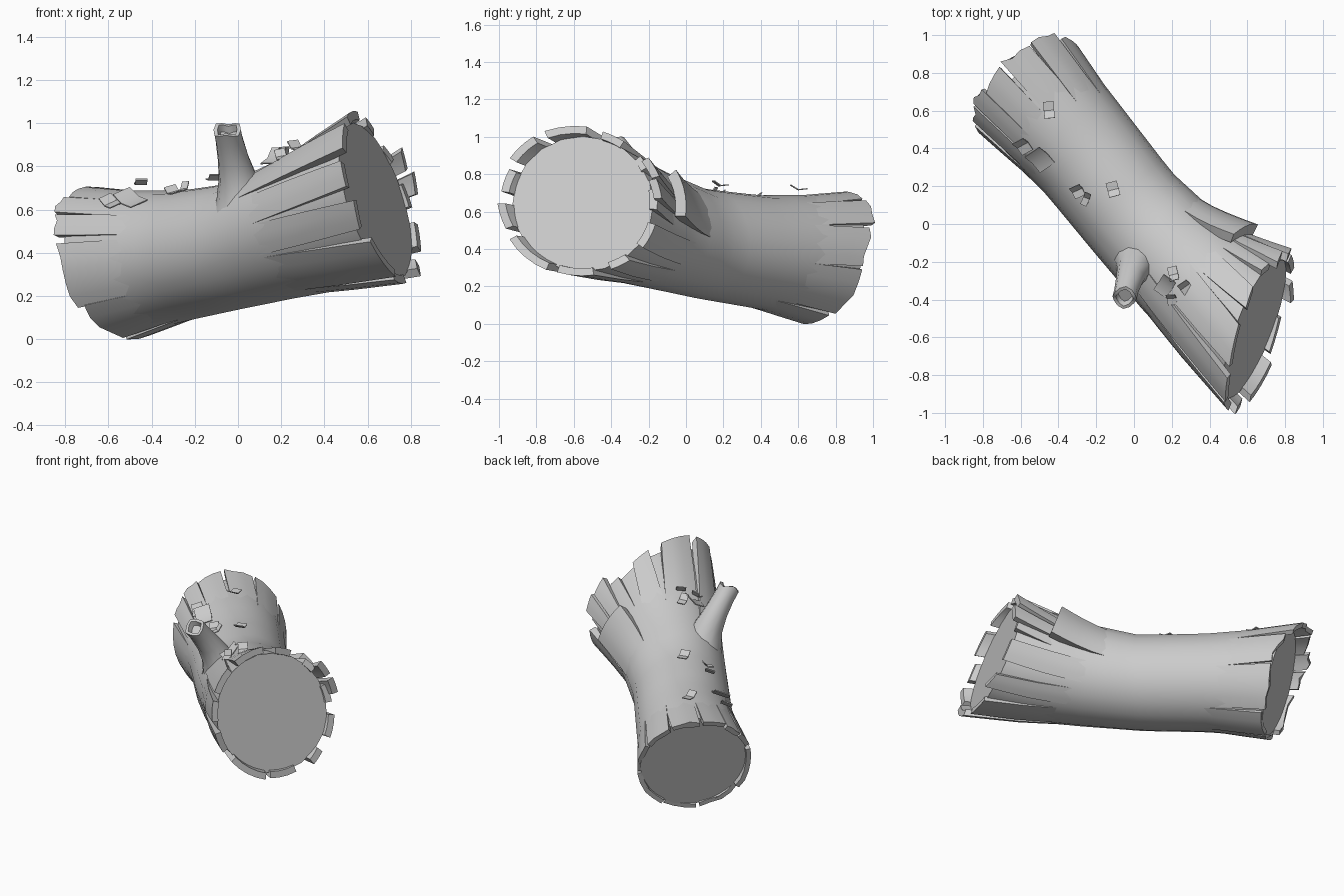
import bpy, bmesh, math, random
from mathutils import Vector, Matrix

if "Cube" in bpy.data.objects:
    bpy.data.objects.remove(bpy.data.objects["Cube"])

random.seed(4)
bark = bpy.data.materials.new("grey_bark")
bark.diffuse_color = (0.6, 0.6, 0.6, 1)
bark.use_nodes = True
bark.node_tree.nodes["Principled BSDF"].inputs["Base Color"].default_value = bark.diffuse_color

D = Vector((0.7071, -0.7071, 0))   # along the log
E = Vector((0.7071, 0.7071, 0))    # across the log
Z = Vector((0, 0, 1))

# along, sideways offset, height, radius, shear across, shear up, sideways lean
STATIONS = [(-0.90, 0.11, 0.355, 0.333, 0.0, -0.30, 0.0),
            (-0.72, 0.10, 0.367, 0.322, 0.0, -0.20, 0.0),
            (-0.45, 0.085, 0.385, 0.302, 0.0, -0.05, 0.0),
            (-0.05, 0.04, 0.43, 0.295, 0.0, 0.0, 0.0),
            (0.30, 0.03, 0.508, 0.318, -0.15, -0.08, -0.06),
            (0.60, 0.04, 0.58, 0.345, -0.34, -0.16, -0.13),
            (0.84, 0.06, 0.64, 0.362, -0.47, -0.20, -0.20)]


def station(s):
    """Interpolated log section, extrapolated past the ends."""
    i = 0
    while i < len(STATIONS) - 2 and s > STATIONS[i + 1][0]:
        i += 1
    a, b = STATIONS[i], STATIONS[i + 1]
    f = (s - a[0]) / (b[0] - a[0])
    return [p + (q - p) * f for p, q in zip(a, b)]


def on_log(s, deg, lift=0.0):
    s, t, z, r, kt, kz, lean = station(s)
    a = math.radians(deg)
    u, v = (r + lift) * math.cos(a), (r + lift) * math.sin(a)
    return D * (s + kt * u + kz * v) + E * (t + u + lean * v) + Z * (z + v)


def finish(name, bm, angle=35):
    bmesh.ops.recalc_face_normals(bm, faces=bm.faces)
    me = bpy.data.meshes.new(name)
    bm.to_mesh(me)
    bm.free()
    ob = bpy.data.objects.new(name, me)
    bpy.context.collection.objects.link(ob)
    me.materials.append(bark)
    bpy.ops.object.select_all(action='DESELECT')
    ob.select_set(True)
    bpy.context.view_layer.objects.active = ob
    bpy.ops.object.shade_smooth_by_angle(angle=math.radians(angle))
    return ob


def loft(bm, rings, caps=True):
    vs = [[bm.verts.new(p) for p in ring] for ring in rings]
    n = len(vs[0])
    for a, b in zip(vs, vs[1:]):
        for i in range(n):
            j = (i + 1) % n
            bm.faces.new((a[i], a[j], b[j], b[i]))
    if caps:
        bm.faces.new(vs[0])
        bm.faces.new(vs[-1])


# trunk with flat sawn ends
bm = bmesh.new()
loft(bm, [[on_log(-0.90 + 1.74 * i / 16, 360 * k / 20) for k in range(20)] for i in range(17)])
finish("trunk", bm)


def strip(bm, a0, a1, root, tip, lift, narrow0=3, narrow1=3, slant=0.0, thick=0.04, jag=0.0):
    """Slab of bark that grows out of the trunk and splits away at the tip."""
    rings = []
    n = max(3, round((a1 - a0) / 11))
    ragged = [random.uniform(-jag, jag) for k in range(n + 1)]
    for i in range(5):
        f = i / 4
        b0, b1 = a0 + narrow0 * f, a1 - narrow1 * f
        outer, inner = [], []
        for k in range(n + 1):
            g = k / n
            s = root + (tip + slant * (g - 0.5) + ragged[k] - root) * f
            top = -0.006 + (lift + 0.006) * f
            ang = b0 + (b1 - b0) * g
            outer.append(on_log(s, ang, top))
            inner.append(on_log(s, ang, top - thick))
        rings.append(outer + inner[::-1])
    loft(bm, rings)


# split bark around the front end: start, end, root, tip, lift
FRONT = [(-8, 14, 0.55, 0.86, 0.03), (24, 46, 0.50, 0.85, 0.03),
         (54, 78, 0.44, 0.86, 0.035), (80, 118, 0.38, 0.88, 0.045),
         (118, 148, 0.16, 0.89, 0.045), (150, 177, 0.26, 0.87, 0.035),
         (177, 204, 0.30, 0.88, 0.035), (206, 250, 0.32, 0.89, 0.03),
         (250, 284, 0.40, 0.86, 0.025), (290, 312, 0.34, 0.88, 0.035),
         (320, 346, 0.28, 0.87, 0.04)]
bm = bmesh.new()
for a0, a1, root, tip, lift in FRONT:
    strip(bm, a0, a1, root, tip, lift, random.uniform(2, 6), random.uniform(2, 6),
          random.uniform(-0.03, 0.03))
finish("front_bark", bm)

# split bark around the back end
BACK = [(-10, 30, -0.55, -0.91, 0.016), (30, 62, -0.60, -0.95, 0.022),
        (60, 92, -0.66, -0.96, 0.02), (94, 120, -0.66, -0.95, 0.018),
        (120, 140, -0.64, -0.97, 0.02), (140, 160, -0.50, -0.95, 0.02),
        (164, 216, -0.50, -0.93, 0.018), (214, 262, -0.50, -0.91, 0.018),
        (262, 300, -0.42, -0.91, 0.022), (302, 350, -0.50, -0.92, 0.02)]
bm = bmesh.new()
for a0, a1, root, tip, lift in BACK:
    strip(bm, a0, a1, root, tip, lift, random.uniform(0, 3), random.uniform(0, 3),
          random.uniform(-0.04, 0.04), 0.03, 0.015)
finish("back_bark", bm)

# large lifted flap of bark and two splinters on the far side of the front end
bm = bmesh.new()
strip(bm, -4, 46, 0.16, 0.58, 0.075, 3, 8, -0.06, 0.06)
strip(bm, 2, 15, 0.48, 0.92, 0.07, 0, 0, 0.03, 0.04)
strip(bm, 18, 31, 0.48, 0.91, 0.075, 0, 0, 0.03, 0.04)
finish("bark_flap", bm)

# hollow branch stub with a flared foot
bm = bmesh.new()
PATH = [((0.03, -0.19, 0.55), 0.16), ((0.02, -0.21, 0.65), 0.12),
        ((0.0, -0.24, 0.745), 0.09), ((-0.02, -0.285, 0.83), 0.074),
        ((-0.04, -0.35, 0.92), 0.064), ((-0.05, -0.39, 0.97), 0.064),
        ((-0.05, -0.39, 0.97), 0.046), ((-0.045, -0.37, 0.94), 0.040)]
turn = Vector((-0.07, -0.55, 0.83)).to_track_quat('Z', 'Y')
rings = []
for c, r in PATH:
    rings.append([Vector(c) + turn @ Vector((r * math.cos(a), r * math.sin(a), 0.012 * math.sin(3 * a) * (r < 0.07)))
                  for a in (2 * math.pi * k / 12 for k in range(12))])
loft(bm, rings)
finish("branch_stub", bm, 45)

# loose bark chips: x, y, width, length, turn, tilt
CHIPS = [(-0.45, 0.60, 0.055, 0.09, 50, 12), (-0.59, 0.42, 0.07, 0.09, 75, 25),
         (-0.50, 0.35, 0.10, 0.13, 80, 25), (-0.30, 0.18, 0.06, 0.07, 70, 20),
         (-0.25, 0.14, 0.035, 0.08, 20, 20), (-0.11, 0.18, 0.06, 0.08, 60, -15),
         (0.21, -0.27, 0.05, 0.08, 60, -30), (0.17, -0.32, 0.08, 0.12, 10, 25),
         (0.27, -0.33, 0.06, 0.08, 80, 30), (0.20, -0.39, 0.05, 0.07, 50, 30)]
bm = bmesh.new()
for x, y, w, l, rot, tilt in CHIPS:
    s, t = (x - y) * 0.7071, (x + y) * 0.7071
    _, tc, zc, r, _, _, _ = station(s)
    z = zc + math.sqrt(max(r * r - (t - tc) ** 2, 0.01)) + 0.025
    normal = E * (t - tc) * 0.5 + Z * (z - zc)
    m = (Matrix.Translation((x, y, z)) @ normal.to_track_quat('Z', 'Y').to_matrix().to_4x4()
         @ Matrix.Rotation(math.radians(rot), 4, 'Z') @ Matrix.Rotation(math.radians(tilt), 4, 'X'))
    rings = []
    for f in (-0.5, 0, 0.5):
        curl = 0.06 * f * f
        rings.append([m @ Vector((i * w / 2, f * l, curl + h))
                      for i, h in ((-1, 0), (1, 0), (1, 0.006), (-1, 0.006))])
    loft(bm, rings)
finish("bark_chips", bm)
